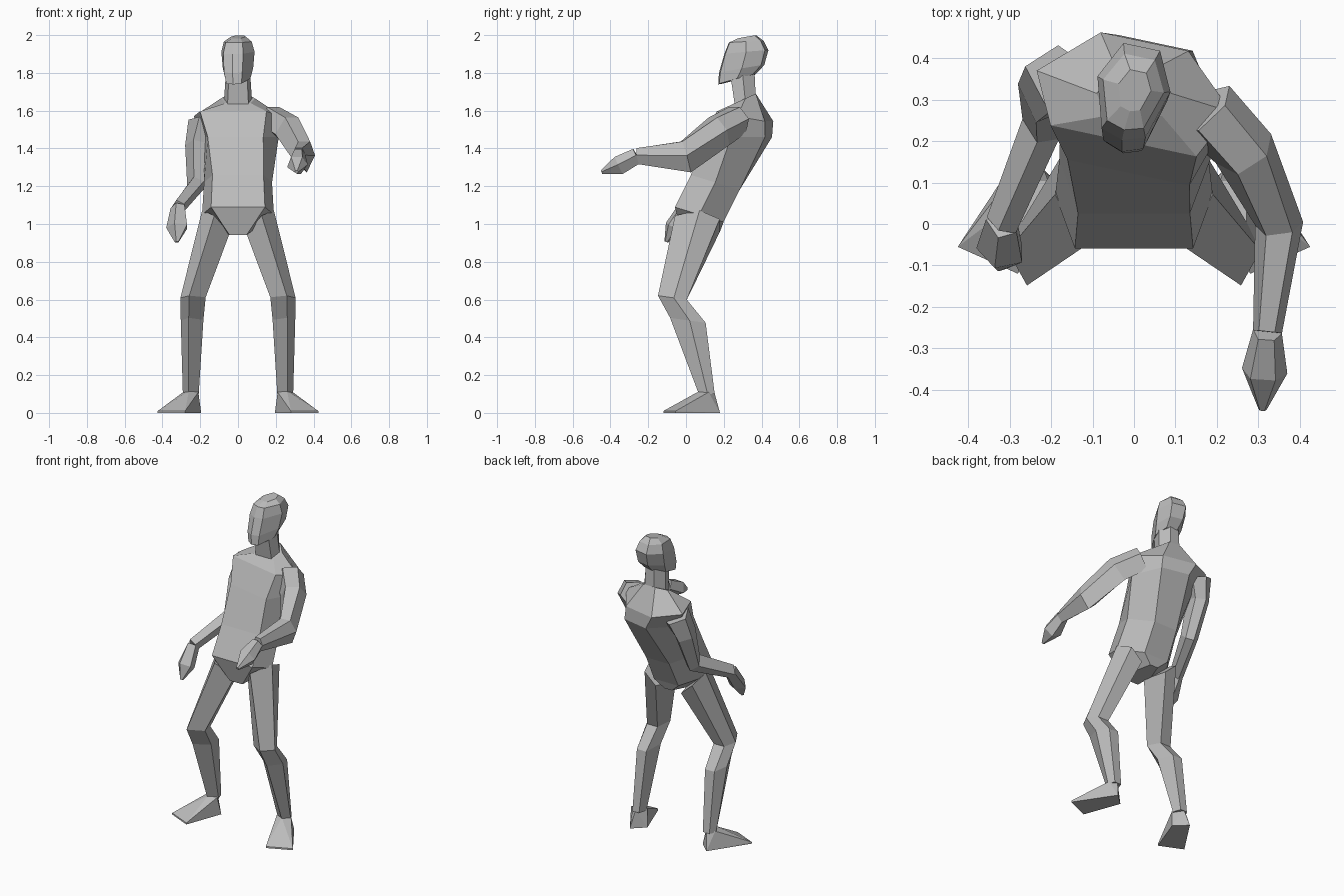
import bpy
import bmesh
from math import radians
from mathutils import Vector, Euler

cube = bpy.data.objects.get("Cube")
if cube:
    bpy.data.objects.remove(cube)

grey = bpy.data.materials.new("plain grey")
grey.use_nodes = True
colour = (0.5, 0.5, 0.5, 1)
grey.diffuse_color = colour
grey.node_tree.nodes["Principled BSDF"].inputs["Base Color"].default_value = colour

# Cross-sections in unit size, front is negative y
TRUNK = [(-.75, -1), (.75, -1), (1, 0), (.45, 1), (-.45, 1), (-1, 0)]
SKULL = [(-.6, -.85), (0, -1), (.6, -.85), (1, .2), (.5, 1), (-.5, 1), (-1, .2)]
LIMB = [(.3, -1), (1, .1), (.5, 1), (-.6, 1), (-1, -.2)]


def finish(name, bm):
    bmesh.ops.recalc_face_normals(bm, faces=bm.faces)
    mesh = bpy.data.meshes.new(name)
    bm.to_mesh(mesh)
    bm.free()
    mesh.materials.append(grey)
    obj = bpy.data.objects.new(name, mesh)
    bpy.context.collection.objects.link(obj)
    return obj


def loft(name, rings):
    """Skin a list of equal-length point rings and cap both ends."""
    bm = bmesh.new()
    loops = [[bm.verts.new(p) for p in ring] for ring in rings]
    count = len(loops[0])
    for low, high in zip(loops, loops[1:]):
        for i in range(count):
            j = (i + 1) % count
            bm.faces.new((low[i], low[j], high[j], high[i]))
    bm.faces.new(loops[0][::-1])
    bm.faces.new(loops[-1])
    return finish(name, bm)


def ring(profile, centre, width, depth, pitch=0, roll=0, yaw=0):
    """Place a cross-section, tilted by the three angles in degrees."""
    turn = Euler([radians(a) for a in (pitch, roll, yaw)]).to_matrix()
    return [Vector(centre) + turn @ Vector((x * width, y * depth, 0)) for x, y in profile]


def limb(name, stations, up):
    """Sweep the limb section along a path of (centre, width, height)."""
    path = [Vector(s[0]) for s in stations]
    rings = []
    for i, (_, width, height) in enumerate(stations):
        along = (path[min(i + 1, len(path) - 1)] - path[max(i - 1, 0)]).normalized()
        side = Vector(up).cross(along).normalized()
        top = along.cross(side)
        rings.append([path[i] + side * x * width + top * y * height for x, y in LIMB])
    return loft(name, rings)


def hull(name, points):
    bm = bmesh.new()
    for p in points:
        bm.verts.new(p)
    bmesh.ops.convex_hull(bm, input=bm.verts)
    return finish(name, bm)


def mirrored(points):
    return [Vector((-p[0], p[1], p[2])) for p in points]


# Torso leaning back, shoulders twisted
loft("torso", [
    ring(TRUNK, (0, .08, .95), .06, .1, 5),
    ring(TRUNK, (0, .07, 1.05), .19, .135, -17),
    ring(TRUNK, (0, .155, 1.22), .18, .135, -17),
    ring(TRUNK, (.02, .28, 1.46), .2, .16, 0, 0, -12),
    ring(TRUNK, (0, .32, 1.57), .24, .125, -12, 0, -12),
    ring(TRUNK, (0, .315, 1.665), .09, .06, 25),
])

# Neck and head
loft("neck", [
    ring(TRUNK, (0, .315, 1.64), .075, .06, 25),
    ring(TRUNK, (0, .3, 1.79), .065, .065, 15),
])
loft("head", [
    ring(SKULL, (-.005, .265, 1.765), .068, .1, 15, 0, -12),
    ring(SKULL, (-.005, .29, 1.82), .082, .12, 10, 0, -12),
    ring(SKULL, (-.005, .315, 1.91), .09, .115, 5, 0, -12),
    ring(SKULL, (-.005, .315, 1.965), .075, .09, 3, 0, -12),
    ring(SKULL, (0, .32, 1.99), .04, .05, 10, 0, -12),
])

# Left arm reaching forward
limb("left_arm", [
    ((.17, .28, 1.55), .08, .075),
    ((.265, .18, 1.49), .075, .085),
    ((.35, 0, 1.355), .058, .085),
    ((.322, -.26, 1.36), .035, .042),
], (0, 0, 1))
limb("left_hand", [
    ((.322, -.26, 1.36), .035, .042),
    ((.315, -.355, 1.31), .055, .05),
    ((.31, -.447, 1.275), .01, .01),
], (0, 0, 1))

# Right arm hanging with a bent elbow
limb("right_arm", [
    ((-.19, .35, 1.54), .085, .075),
    ((-.225, .315, 1.42), .075, .055),
    ((-.225, .235, 1.21), .055, .045),
    ((-.32, 0, 1.09), .04, .037),
], (1, 0, 0))
limb("right_hand", [
    ((-.32, 0, 1.09), .04, .037),
    ((-.325, -.07, .985), .042, .055),
    ((-.325, -.105, .905), .01, .01),
], (1, 0, 0))

# Legs with bent knees
leg = [
    ring(LIMB, (.118, .06, 1.01), .095, .12, -10, -42),
    ring(LIMB, (.238, -.072, .61), .067, .077, -8),
    ring(LIMB, (.243, .01, .49), .06, .095, -8),
    ring(LIMB, (.25, .11, .1), .042, .042),
]

# Feet turned outward
foot = [(.195, .11, 0), (.27, .18, 0), (.425, -.055, 0), (.28, -.12, 0),
        (.425, -.055, .01), (.28, -.12, .01), (.21, .09, .11),
        (.25, .15, .11), (.29, .12, .11), (.26, .07, .115)]

loft("left_leg", leg)
loft("right_leg", [mirrored(r) for r in leg])
hull("left_foot", foot)
hull("right_foot", mirrored(foot))
